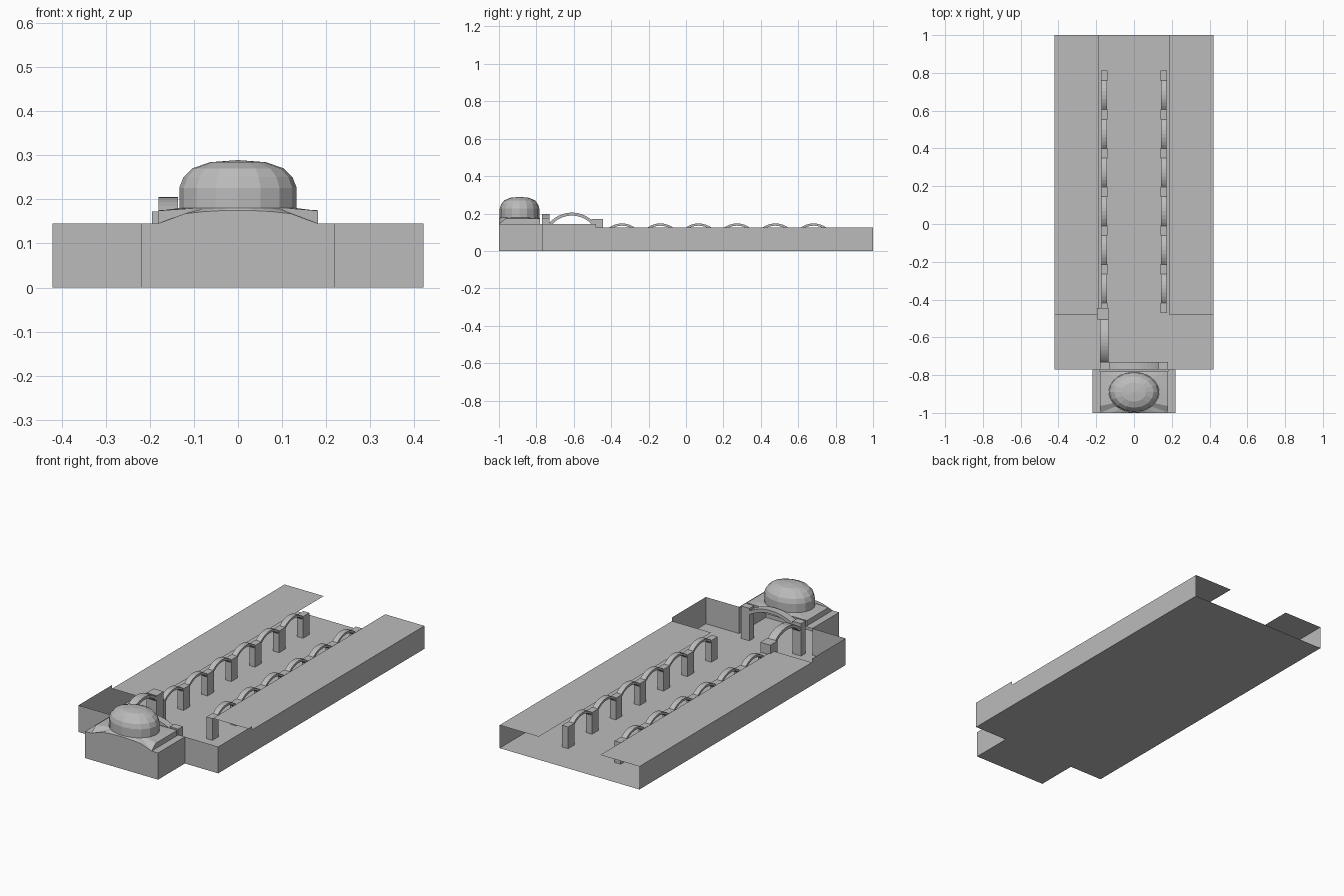
import bpy, math
from math import sin, cos, pi, sqrt, asin

cube = bpy.data.objects.get("Cube")
if cube:
    bpy.data.objects.remove(cube)

GREY = (0.5, 0.5, 0.5, 1)
stone = bpy.data.materials.new("stone_grey")
stone.use_nodes = True
stone.diffuse_color = GREY
stone.node_tree.nodes["Principled BSDF"].inputs["Base Color"].default_value = GREY

END, BACK, STEP, FRONT = -1.0, 1.0, -0.48, -0.77
W, A, LOW, HIGH = 0.42, 0.22, 0.125, 0.145


def make(name, verts, faces):
    mesh = bpy.data.meshes.new(name)
    mesh.from_pydata(verts, [], faces)
    mesh.materials.append(stone)
    obj = bpy.data.objects.new(name, mesh)
    bpy.context.collection.objects.link(obj)
    return obj


def sheet(name, x0, x1, y0, y1, z):
    make(name, [(x0, y0, z), (x1, y0, z), (x1, y1, z), (x0, y1, z)], [(0, 1, 2, 3)])


def wall(name, p, q, h):
    make(name, [(*p, 0), (*q, 0), (*q, h), (*p, h)], [(0, 1, 2, 3)])


def box(name, x0, x1, y0, y1, z0, z1):
    v = [(x, y, z) for z in (z0, z1) for x, y in ((x0, y0), (x1, y0), (x1, y1), (x0, y1))]
    f = [(3, 2, 1, 0), (4, 5, 6, 7)]
    f += [(i, (i + 1) % 4, (i + 1) % 4 + 4, i + 4) for i in range(4)]
    make(name, v, f)


def arch(name, mid, across, half, spring, rise, thick, width, along_x=False, n=10):
    """Segmental arch band of rectangular section."""
    radius = (half * half + rise * rise) / (2 * rise)
    sweep = asin(half / radius)
    verts, faces = [], []
    for i in range(n + 1):
        t = sweep * (2 * i / n - 1)
        for r, s in ((radius, -1), (radius, 1), (radius - thick, 1), (radius - thick, -1)):
            u, w = mid + r * sin(t), across + s * width / 2
            z = spring + rise - radius + r * cos(t)
            verts.append((u, w, z) if along_x else (w, u, z))
    for i in range(n):
        for j in range(4):
            a, b = 4 * i + j, 4 * i + (j + 1) % 4
            faces.append((a, b, b + 4, a + 4))
    faces += [(0, 1, 2, 3), tuple(4 * n + j for j in (3, 2, 1, 0))]
    make(name, verts, faces)


# Floor
sheet("main_floor", -W, W, FRONT, BACK, 0)
sheet("apse_floor", -A, A, END, FRONT, 0)

# Outer walls and aisle roofs on both sides
for side, s in (("left", 1), ("right", -1)):
    wall(side + "_aisle_wall", (s * W, STEP), (s * W, BACK), LOW)
    wall(side + "_transept_wall", (s * W, FRONT), (s * W, STEP), HIGH)
    wall(side + "_transept_end_wall", (s * A, FRONT), (s * W, FRONT), HIGH)
    wall(side + "_apse_wall", (s * A, END), (s * A, FRONT), HIGH)
    sheet(side + "_aisle_roof", min(s * 0.185, s * W), max(s * 0.185, s * W), STEP, BACK, LOW)
    sheet(side + "_apse_ledge", min(s * 0.18, s * A), max(s * 0.18, s * A), END, FRONT, HIGH)
    # Nave arcade
    for i in range(7):
        y = -0.445 + 0.205 * i
        x = s * 0.158
        box(side + "_nave_pier", x - 0.018, x + 0.018, y - 0.027, y + 0.027, 0, 0.118)
        if i < 6:
            arch(side + "_nave_arch", y + 0.1025, x, 0.09, 0.105, 0.042, 0.012, 0.03)
    # Crossing piers
    x = s * 0.155
    box(side + "_crossing_pier", x - 0.025, x + 0.025, FRONT, -0.73, 0, 0.176)
wall("apse_end_wall", (-A, END), (A, END), HIGH)

# Crossing arches
arch("apse_arch", 0, -0.75, 0.15, 0.15, 0.048, 0.018, 0.04, along_x=True, n=14)
box("transept_pier", -0.195, -0.135, -0.505, -0.445, 0, 0.172)
arch("transept_arch", -0.61, -0.158, 0.12, 0.15, 0.055, 0.016, 0.045, n=14)

# Sail-shaped base that carries the dome, from square rim to oval ring
N, CY, RX, RY = 32, -0.89, 0.133, 0.106
verts = []
for ring in range(3):
    for i in range(N):
        t = 2 * pi * i / N
        c, s = cos(t), sin(t)
        m = max(abs(c), abs(s))
        if ring < 2:
            x, y = 0.181 * c / m, CY + 0.11 * s / m
            on_end = s < 0 and abs(s) >= abs(c) - 1e-6
            top = HIGH + 0.03 * sqrt(max(0, 1 - (c / m) ** 2)) if on_end else 0.174
            verts.append((x, y, top if ring else HIGH))
        else:
            verts.append((RX * c, CY + RY * s, 0.18))
faces = [(r * N + i, r * N + (i + 1) % N, (r + 1) * N + (i + 1) % N, (r + 1) * N + i)
         for r in range(2) for i in range(N)]
make("dome_base", verts, faces)

# Faceted oval dome
S = 16
profile = [(1, 0.178), (1, 0.2), (1, 0.226), (0.93, 0.25), (0.78, 0.27), (0.48, 0.284)]
verts = [(RX * k * cos(2 * pi * i / S), CY + RY * k * sin(2 * pi * i / S), z)
         for k, z in profile for i in range(S)]
verts.append((0, CY, 0.289))
faces = [(r * S + i, r * S + (i + 1) % S, (r + 1) * S + (i + 1) % S, (r + 1) * S + i)
         for r in range(len(profile) - 1) for i in range(S)]
last = (len(profile) - 1) * S
faces += [(last + i, last + (i + 1) % S, len(verts) - 1) for i in range(S)]
make("dome", verts, faces)
